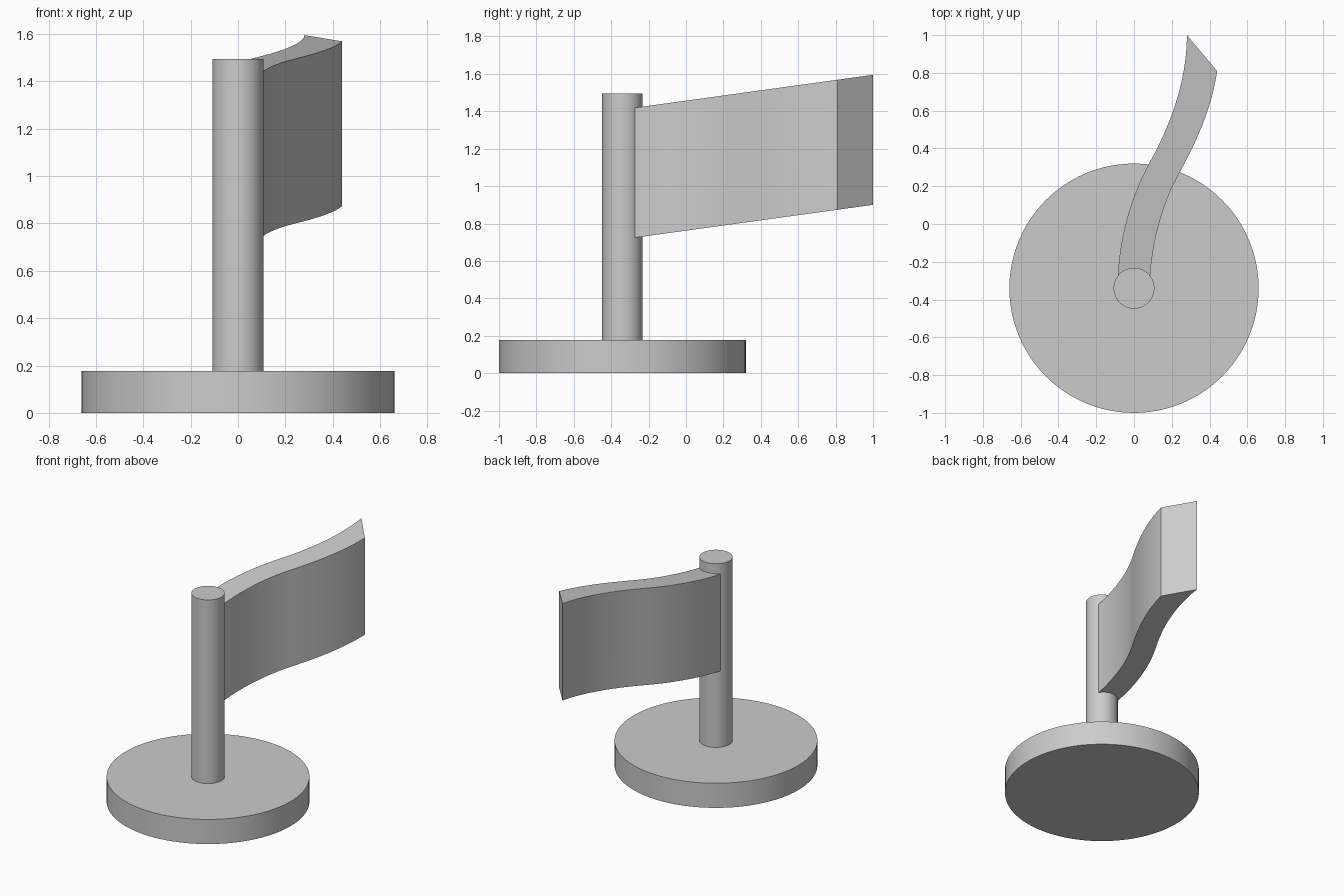
import bpy
import bmesh
import math
from mathutils import Vector
from mathutils.geometry import interpolate_bezier

cube = bpy.data.objects.get("Cube")
if cube:
    bpy.data.objects.remove(cube, do_unlink=True)

# One plain grey for everything
grey = bpy.data.materials.new("plain_grey")
grey.use_nodes = True
GREY = (0.6, 0.6, 0.6, 1)
grey.diffuse_color = GREY
grey.node_tree.nodes["Principled BSDF"].inputs["Base Color"].default_value = GREY

AXIS_Y = -0.34
STEPS = 20


def finish(obj):
    obj.data.materials.append(grey)
    bpy.ops.object.select_all(action="DESELECT")
    obj.select_set(True)
    bpy.context.view_layer.objects.active = obj
    bpy.ops.object.shade_smooth_by_angle(angle=math.radians(30))


def cylinder(name, radius, bottom, top):
    bpy.ops.mesh.primitive_cylinder_add(
        vertices=96, radius=radius, depth=top - bottom,
        location=(0, AXIS_Y, (bottom + top) / 2))
    obj = bpy.context.object
    obj.name = name
    finish(obj)


def wavy_edge(knots):
    """Smooth path through (x, y, heading from +y in degrees) knots."""
    path = []
    for (x0, y0, h0), (x1, y1, h1) in zip(knots, knots[1:]):
        a, b = Vector((x0, y0, 0)), Vector((x1, y1, 0))
        reach = (b - a).length / 3
        d0, d1 = (Vector((math.sin(math.radians(h)), math.cos(math.radians(h)), 0))
                  for h in (h0, h1))
        points = interpolate_bezier(a, a + d0 * reach, b - d1 * reach, b, STEPS)
        path += points[1:] if path else points
    return path


# Round base and pole
cylinder("base", 0.66, 0, 0.177)
cylinder("pole", 0.108, 0.17, 1.495)

# Waving flag: outline in plan, raised and tilted upward along its length
left_edge = wavy_edge([(-0.085, -0.28, 2), (0.09, 0.34, 29), (0.28, 1.0, 0)])
right_edge = wavy_edge([(0.085, -0.28, 4), (0.24, 0.27, 29), (0.44, 0.81, 8)])

bm = bmesh.new()
rings = []
for l, r in zip(left_edge, right_edge):
    ring = []
    for p, height in ((l, 0), (r, 0), (r, 0.695), (l, 0.695)):
        ring.append(bm.verts.new((p.x, p.y, 0.762 + 0.138 * p.y + height)))
    rings.append(ring)
for a, b in zip(rings, rings[1:]):
    for i in range(4):
        j = (i + 1) % 4
        bm.faces.new((a[i], a[j], b[j], b[i]))
bm.faces.new(rings[0])
bm.faces.new(rings[-1])
bmesh.ops.recalc_face_normals(bm, faces=bm.faces)
mesh = bpy.data.meshes.new("flag")
bm.to_mesh(mesh)
bm.free()
flag = bpy.data.objects.new("flag", mesh)
bpy.context.collection.objects.link(flag)
finish(flag)
